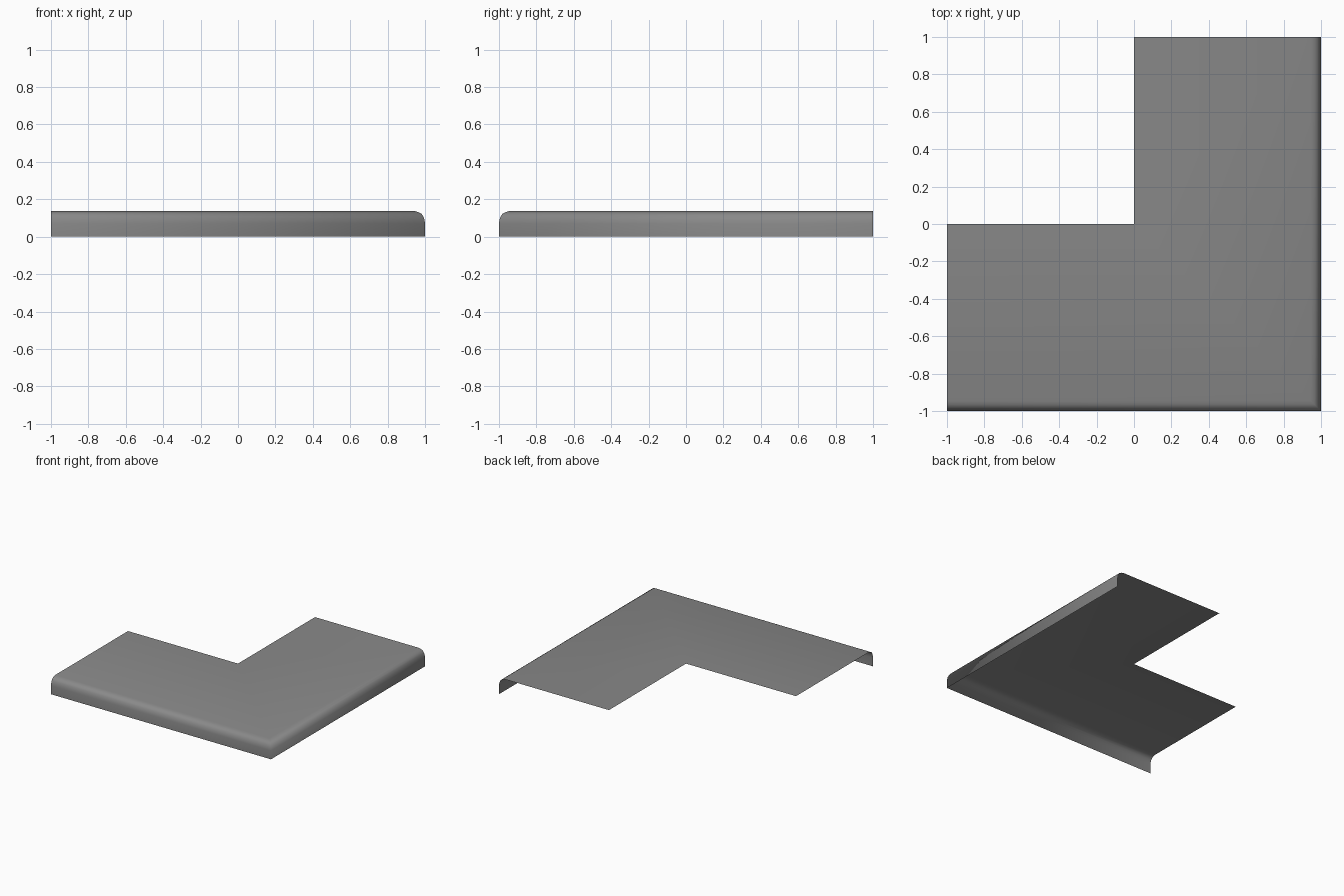
import bpy
import bmesh

cube = bpy.data.objects.get("Cube")
if cube:
    bpy.data.objects.remove(cube, do_unlink=True)

# Plain grey finish
grey = bpy.data.materials.new("mid_grey")
grey.use_nodes = True
colour = (0.25, 0.25, 0.25, 1)
grey.diffuse_color = colour
grey.node_tree.nodes["Principled BSDF"].inputs["Base Color"].default_value = colour

# Cross-section from inner edge to rounded lip: (distance out, height)
profile = [(0, 0.137), (0.945, 0.137), (0.966, 0.131), (0.982, 0.122),
           (0.991, 0.108), (0.997, 0.09), (1, 0.07), (1, 0)]

# Open shell: the section is swept round a mitred right-angle corner
bm = bmesh.new()
rows = [[bm.verts.new(p) for p in ((-1, -r, z), (r, -r, z), (r, 1, z))]
        for r, z in profile]
for inner, outer in zip(rows, rows[1:]):
    for i in range(2):
        bm.faces.new((inner[i], outer[i], outer[i + 1], inner[i + 1]))
for face in bm.faces:
    face.smooth = True

mesh = bpy.data.meshes.new("corner_ledge")
bm.to_mesh(mesh)
bm.free()
mesh.materials.append(grey)
ledge = bpy.data.objects.new("corner_ledge", mesh)
bpy.context.collection.objects.link(ledge)
